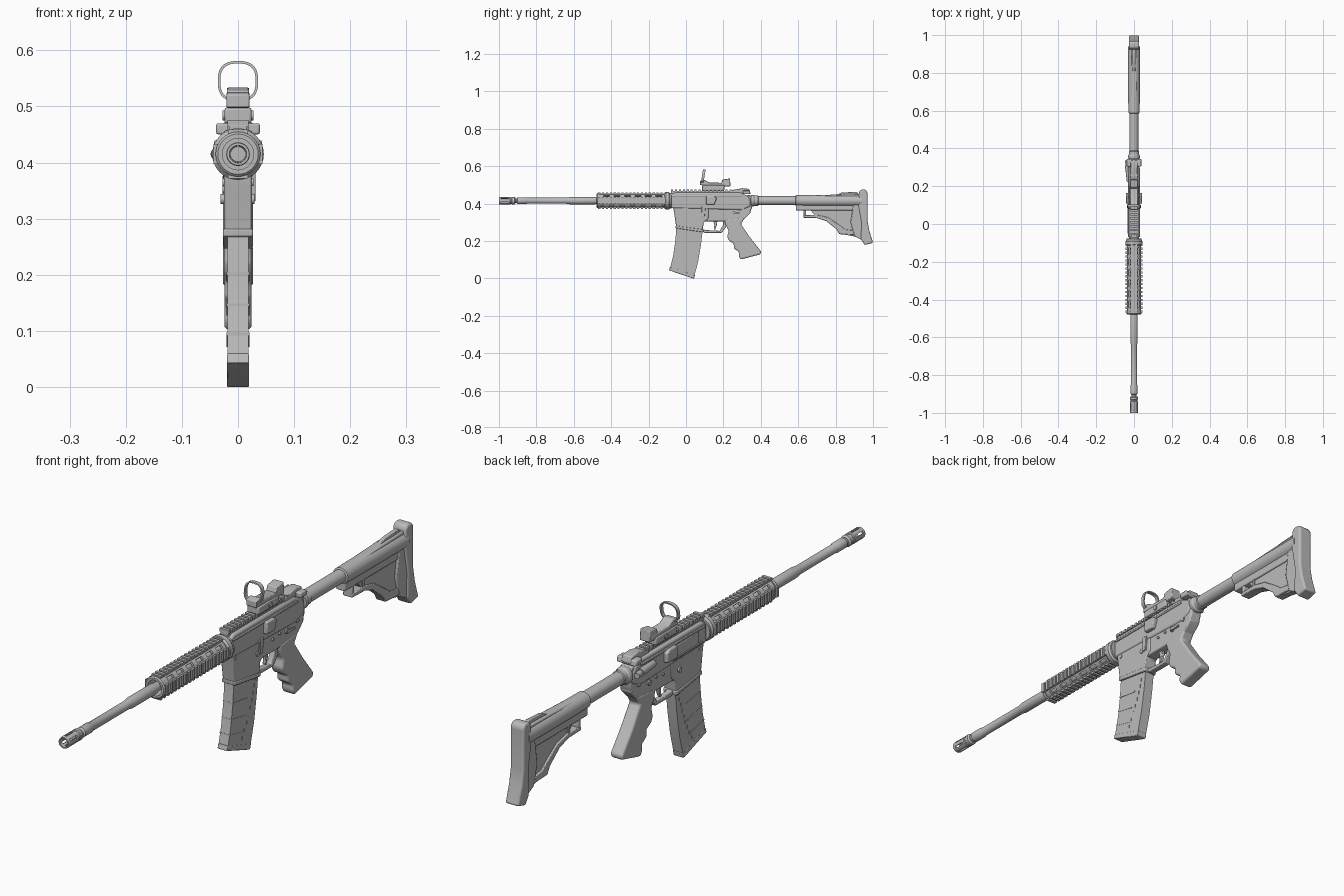
import bpy, bmesh, math
from mathutils import Matrix, Vector

AX = 0.415  # height of the barrel axis
mat = bpy.data.materials.new("mid_grey")
mat.diffuse_color = (0.5, 0.5, 0.5, 1)


def finish(name, bm, bevel=0, seg=2):
    bmesh.ops.recalc_face_normals(bm, faces=bm.faces)
    me = bpy.data.meshes.new(name)
    bm.to_mesh(me)
    bm.free()
    ob = bpy.data.objects.new(name, me)
    bpy.context.collection.objects.link(ob)
    me.materials.append(mat)
    if bevel:
        m = ob.modifiers.new("bevel", 'BEVEL')
        m.width, m.segments, m.limit_method = bevel, seg, 'ANGLE'
    return ob


def ext(name, pts, hw, x=0, bevel=0, seg=2):
    """Side profile of (y, z) points extruded across x."""
    bm = bmesh.new()
    f = bm.faces.new([bm.verts.new((x - hw, y, z)) for y, z in pts])
    r = bmesh.ops.extrude_face_region(bm, geom=[f])
    vs = [v for v in r["geom"] if isinstance(v, bmesh.types.BMVert)]
    bmesh.ops.translate(bm, verts=vs, vec=(2 * hw, 0, 0))
    return finish(name, bm, bevel, seg)


def lathe(name, prof, n=32):
    """Turned part: (y, radius) points spun about the barrel axis."""
    bm = bmesh.new()
    rings = [[bm.verts.new((r * math.cos(2 * math.pi * i / n), y,
                            AX + r * math.sin(2 * math.pi * i / n))) for i in range(n)] for y, r in prof]
    for a, b in zip(rings, rings[1:]):
        for i in range(n):
            bm.faces.new((a[i], a[(i + 1) % n], b[(i + 1) % n], b[i]))
    if prof[0] == prof[-1]:
        bmesh.ops.remove_doubles(bm, verts=bm.verts, dist=1e-6)
    else:
        bm.faces.new(rings[0])
        bm.faces.new(rings[-1])
    return finish(name, bm)


def boxes(name, items, bevel=0):
    """Boxes (centre, size, roll about barrel axis) joined in one object."""
    bm = bmesh.new()
    for c, s, roll in items:
        m = Matrix.Translation(c) @ Matrix.Diagonal((*s, 1))
        t = Matrix.Translation((0, 0, AX))
        m = t @ Matrix.Rotation(roll, 4, 'Y') @ t.inverted() @ m
        bmesh.ops.create_cube(bm, size=1, matrix=m)
    return finish(name, bm, bevel)


def rod(name, a, b, r, n=20):
    a, b = Vector(a), Vector(b)
    d = b - a
    bm = bmesh.new()
    m = Matrix.Translation((a + b) / 2) @ d.to_track_quat('Z', 'Y').to_matrix().to_4x4()
    bmesh.ops.create_cone(bm, cap_ends=True, segments=n, radius1=r, radius2=r, depth=d.length, matrix=m)
    return finish(name, bm)


def cut(ob, cutter):
    m = ob.modifiers.new("cut", 'BOOLEAN')
    m.object, m.operation, m.solver = cutter, 'DIFFERENCE', 'EXACT'
    bpy.context.view_layer.objects.active = ob
    bpy.ops.object.modifier_apply(modifier=m.name)
    bpy.data.objects.remove(cutter)


# Barrel and slotted muzzle
lathe("barrel", [(-.925, .013), (-.905, .013), (-.9, .0185), (-.855, .0185), (-.85, .016), (-.64, .016),
                 (-.62, .0195), (-.49, .0195), (-.47, .016), (-.08, .016)])
muzzle = lathe("muzzle", [(-.94, .0005), (-.94, .0135), (-1, .0155), (-1, .020), (-.995, .021), (-.94, .021),
                          (-.937, .0185), (-.932, .0185), (-.929, .021), (-.918, .021), (-.912, .015), (-.912, .0005)])
cut(muzzle, boxes("slot_cutter", [((0, -.968, AX + .02), (.007, .04, .02), k * math.pi / 3) for k in range(6)]))

# Handguard tube with vent holes, end rings and four toothed rails
guard = lathe("handguard", [(-.475, .028), (-.475, .037), (-.10, .037), (-.10, .028), (-.475, .028)])
cut(guard, boxes("vent_cutter", [((0, -.425 + .056 * j, AX + .034), (.012, .034, .02), math.pi / 4 + k * math.pi / 2)
                                 for k in range(4) for j in range(6)]))
boxes("handguard_rail_bases", [((0, -.287, AX + .034), (.032, .37, .008), k * math.pi / 2) for k in range(4)])
boxes("handguard_rail_teeth", [((0, -.464 + .0208 * j, AX + .0395), (.036, .0115, .0085), k * math.pi / 2)
                               for k in range(4) for j in range(18)])
lathe("front_ring", [(-.478, .028), (-.478, .036), (-.474, .040), (-.462, .040), (-.462, .028), (-.478, .028)])
lathe("rear_ring", [(-.115, .020), (-.115, .040), (-.108, .046), (-.092, .046), (-.085, .041), (-.078, .041), (-.078, .020)])

# Upper receiver with side ledge and top rail
ext("upper_receiver", [(-.08, .375), (-.08, .445), (-.06, .458), (.29, .458), (.33, .44), (.345, .42), (.345, .385),
                       (.30, .365)], .027, bevel=.007)
ext("top_rail_base", [(-.08, .45), (-.08, .467), (.27, .467), (.27, .45)], .016, bevel=.002)
boxes("top_rail_teeth", [((0, -.074 + .0208 * j, .47), (.038, .0115, .012), 0) for j in range(17)])
for s, n in ((-1, "right"), (1, "left")):
    ext("receiver_ledge_" + n, [(-.07, .435), (-.07, .443), (.30, .443), (.30, .435)], .004, x=s * .027, bevel=.002)
    ext("receiver_block_" + n, [(.108, .395), (.108, .44), (.152, .44), (.165, .43), (.165, .395)][:5 if s < 0 else 4]
        + ([] if s < 0 else [(.152, .395)]), .010, x=s * .033, bevel=.004)
ext("port_cover", [(-.03, .39), (-.03, .432), (.105, .432), (.105, .39)], .003, x=-.028, bevel=.002)
rod("port_hinge", (-.031, -.05, .388), (-.031, .12, .388), .004, 10)

# Forward assist and charging handle
rod("assist_housing", (-.024, .225, .415), (-.034, .31, .415), .014)
rod("assist_button", (-.032, .30, .415), (-.039, .338, .415), .010)
ext("charging_handle", [(.24, .452), (.24, .470), (.30, .482), (.338, .478), (.345, .455)], .019, bevel=.003)
ext("charging_wings", [(.305, .450), (.305, .470), (.34, .470), (.345, .450)], .039, bevel=.004)

# Lower receiver, magazine well, controls
ext("magazine_well", [(-.068, .375), (-.064, .355), (-.052, .27), (.088, .248), (.095, .30), (.12, .32), (.12, .385),
                      (-.068, .385)], .025, bevel=.004)
ext("magazine_well_lip", [(-.056, .282), (-.055, .268), (.092, .246), (.093, .262)], .027, bevel=.003)
ext("lower_receiver", [(.08, .305), (.08, .385), (.345, .392), (.345, .35), (.315, .32), (.285, .305)], .0225, bevel=.004)
ext("rear_lug", [(.30, .375), (.30, .445), (.345, .445), (.352, .43), (.352, .375), (.34, .345)], .023, bevel=.006)
for n, y, z, r in (("front_pin", -.045, .365, .007), ("trigger_pin", .165, .352, .005), ("hammer_pin", .205, .358, .005),
                   ("rear_pin", .305, .368, .008), ("selector_pivot", .245, .352, .010)):
    rod(n, (-.0275, y, z), (.0275, y, z), r, 16)
ext("selector_lever", [(.24, .358), (.25, .358), (.285, .352), (.285, .346), (.24, .346)], .003, x=.028)
ext("bolt_catch", [(.085, .33), (.083, .385), (.105, .385), (.10, .33)], .004, x=.027, bevel=.002)
rod("magazine_release", (-.031, .075, .335), (.029, .075, .335), .009, 16)

# Trigger and guard
ext("trigger_guard", [(.088, .25), (.092, .262), (.105, .258), (.18, .254), (.198, .285), (.20, .31), (.215, .31),
                      (.215, .275), (.19, .243), (.10, .243)], .011, bevel=.002)
ext("trigger", [(.145, .31), (.152, .285), (.148, .262), (.156, .26), (.165, .285), (.168, .31)], .006, bevel=.002)

# Pistol grip with finger grooves
ext("grip", [(.205, .315), (.212, .285), (.228, .255), (.220, .222), (.230, .200), (.255, .187), (.256, .160),
             (.283, .142), (.282, .118), (.292, .101), (.398, .128), (.402, .143), (.345, .215), (.293, .29),
             (.315, .325)], .0245, bevel=.008, seg=3)

# Curved magazine with side dashes, ribs and base plate
front = [(-.05, .29), (-.057, .20), (-.069, .12), (-.086, .05)]
back = [(.091, .27), (.080, .18), (.065, .09), (.044, .010)]
mag = ext("magazine", front + back[::-1], .019)
dashes = [((s * .0205, .072 - .0055 * k - .0005 * k * k, .245 - .0235 * k), (.007, .005, .013), 0)
          for s in (-1, 1) for k in range(9)]
cut(mag, boxes("dash_cutter", dashes))
for k, t in enumerate((.25, 1, 1.7, 2.4)):
    i, f = int(t), t - int(t)
    a, b = (Vector(e[i]).lerp(Vector(e[i + 1]), f) for e in (front, back))
    c = a.lerp(b, .62)
    ext("magazine_rib_%d" % k, [a, c, c + Vector((0, .005)), a + Vector((0, .005))], .0202)
ext("magazine_base", [(-.091, .043), (-.086, .060), (.048, .018), (.043, 0), (.035, 0)], .0195, bevel=.002)

# Buffer tube and its nut
lathe("buffer_tube", [(.34, .024), (.60, .024)])
lathe("tube_nut", [(.345, .026), (.348, .031), (.362, .031), (.368, .027), (.385, .027), (.388, .024)])

# Stock: sleeve, lower rail, thin web, lower strut and butt pad
lathe("stock_sleeve", [(.585, .025), (.588, .030), (.70, .031), (.94, .031), (.94, .01)])
ext("stock_top", [(.62, .42), (.62, .44), (.82, .449), (.94, .452), (.94, .42)], .017, bevel=.004)
ext("stock_latch", [(.80, .445), (.83, .458), (.91, .463), (.93, .445)], .008, bevel=.002)
ext("stock_rail", [(.587, .362), (.587, .395), (.94, .395), (.94, .362)], .018, bevel=.004)
ext("stock_web", [(.66, .37), (.70, .325), (.75, .31), (.80, .275), (.82, .24), (.94, .215), (.94, .37)], .012)
ext("stock_strut", [(.628, .324), (.628, .338), (.70, .340), (.76, .326), (.82, .285), (.85, .262), (.94, .25), (.94, .208),
                    (.925, .215), (.90, .232), (.82, .236), (.805, .262), (.75, .306), (.70, .322)], .019, bevel=.003)
ext("stock_lever", [(.628, .33), (.628, .37), (.642, .37), (.642, .33)], .017, bevel=.003)
ext("stock_brace", [(.69, .33), (.69, .37), (.70, .37), (.70, .33)], .017)
ext("stock_rear_web", [(.90, .225), (.88, .30), (.895, .40), (.95, .40), (.95, .2)], .021, bevel=.004)
ext("butt_pad", [(.925, .462), (.935, .474), (.960, .474), (.970, .460), (.970, .31), (.980, .255), (1, .19),
                 (.955, .178), (.935, .208), (.938, .30), (.922, .39)], .027, bevel=.007, seg=3)

# Reflex sight: clamp, body, rear block, knobs and lens ring
ext("sight_clamp", [(.085, .470), (.085, .498), (.205, .498), (.205, .470)], .024, bevel=.004)
ext("sight_body", [(.075, .498), (.075, .522), (.10, .526), (.125, .512), (.235, .510), (.235, .494)], .0205, bevel=.003)
ext("sight_rear_block", [(.185, .50), (.195, .528), (.235, .534), (.238, .492), (.19, .490)], .020, bevel=.003)
rod("sight_knob", (-.028, .15, .484), (.028, .15, .484), .009, 16)
bm = bmesh.new()
N = 32
loops = []
for a, y in ((0, -.007), (.0045, -.007), (.0045, .007), (0, .007)):
    ring = []
    for i in range(N):
        c, s = math.cos(2 * math.pi * i / N), math.sin(2 * math.pi * i / N)
        px = math.copysign(abs(c) ** .75, c) * (.036 - a)
        pz = math.copysign(abs(s) ** .75, s) * (.036 - a)
        ring.append(bm.verts.new((px, .092 + y + pz * .16, .545 + pz)))
    loops.append(ring)
for k in range(4):
    a, b = loops[k], loops[(k + 1) % 4]
    for i in range(N):
        bm.faces.new((a[i], a[(i + 1) % N], b[(i + 1) % N], b[i]))
finish("sight_lens_ring", bm)

# Smooth round surfaces, keep hard edges
for ob in bpy.context.scene.objects:
    ob.select_set(True)
    bpy.context.view_layer.objects.active = ob
bpy.ops.object.shade_smooth_by_angle(angle=math.radians(32))
